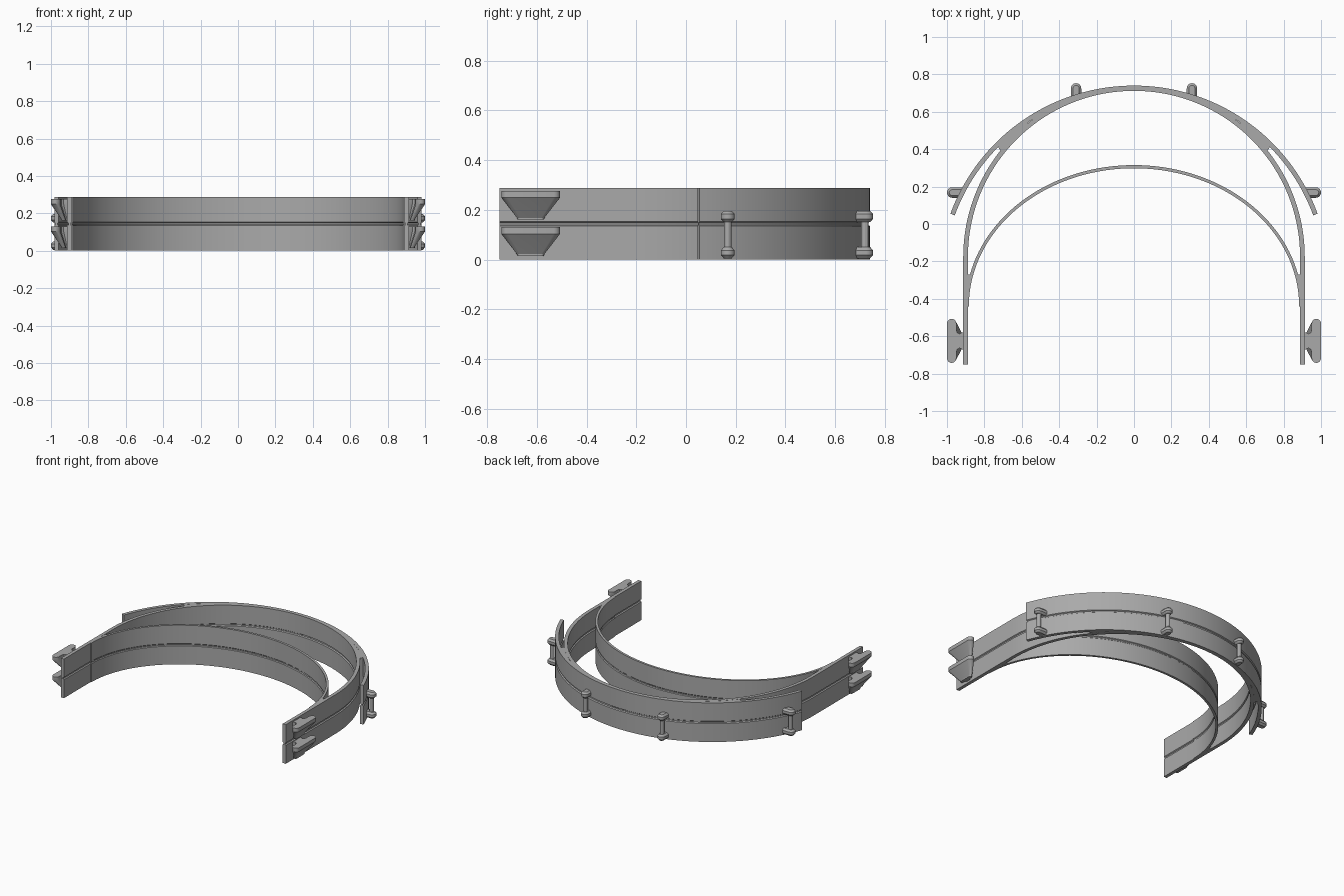
import bpy, bmesh
from math import sin, cos, pi, sqrt, asin
from mathutils import Vector

if "Cube" in bpy.data.objects:
    bpy.data.objects.remove(bpy.data.objects["Cube"])

H = 0.287          # full height of the two stacked layers
MID = H / 2        # seam height
LAYER = 0.146      # spacing between layers

grey = bpy.data.materials.new("plain_grey")
grey.use_nodes = True
colour = (0.4, 0.4, 0.4, 1)
grey.diffuse_color = colour
grey.node_tree.nodes["Principled BSDF"].inputs["Base Color"].default_value = colour


def loft(name, rings, mirror=False):
    """Skin a list of equal-length closed rings and cap both ends."""
    bm = bmesh.new()
    rows = [[bm.verts.new(p) for p in ring] for ring in rings]
    n = len(rows[0])
    for a, b in zip(rows, rows[1:]):
        for i in range(n):
            j = (i + 1) % n
            bm.faces.new((a[i], a[j], b[j], b[i]))
    bm.faces.new(rows[0][::-1])
    bm.faces.new(rows[-1])
    bmesh.ops.recalc_face_normals(bm, faces=bm.faces)
    mesh = bpy.data.meshes.new(name)
    bm.to_mesh(mesh)
    bm.free()
    mesh.materials.append(grey)
    ob = bpy.data.objects.new(name, mesh)
    bpy.context.collection.objects.link(ob)
    if mirror:
        ob.modifiers.new("mirror", "MIRROR")
    bpy.ops.object.select_all(action="DESELECT")
    ob.select_set(True)
    bpy.context.view_layer.objects.active = ob
    bpy.ops.object.shade_smooth_by_angle(angle=0.5)
    return ob


def band(name, path, thick):
    """Sweep a tall strip with a seam groove along an outer-edge path."""
    half = [(0, 0), (0, MID - 0.009), (0.3, MID - 0.004),
            (0.3, MID + 0.004), (0, MID + 0.009), (0, H)]
    section = half + [(1 - o, z) for o, z in reversed(half)]
    rings = []
    for i, p in enumerate(path):
        t = Vector(path[min(i + 1, len(path) - 1)]) - Vector(path[max(i - 1, 0)])
        t.normalize()
        inward = Vector((-t.y, t.x))
        rings.append([(p[0] + inward.x * o * thick, p[1] + inward.y * o * thick, z)
                      for o, z in section])
    return loft(name, rings)


def arc(rx, ry, cy, start, end, n=72):
    return [(rx * cos(start + (end - start) * i / n),
             cy + ry * sin(start + (end - start) * i / n)) for i in range(n + 1)]


def prism(name, outline, z0, z1, mirror=True):
    return loft(name, [[(x, y, z) for x, y in outline] for z in (z0, z1)], mirror)


# Curved bands
R_OUT, C_OUT = 1.046, -0.306
R_MAIN, C_MAIN = 0.913, -0.176
A_FRONT, B_FRONT, C_FRONT = 0.9, 0.755, -0.44
tip = asin((0.055 - C_OUT) / R_OUT)
band("outer_band", arc(R_OUT, R_OUT, C_OUT, tip, pi - tip), 0.025)
band("main_band", [(R_MAIN, -0.75)] + arc(R_MAIN, R_MAIN, C_MAIN, 0, pi)
     + [(-R_MAIN, -0.75)], 0.025)
band("forehead_band", arc(A_FRONT, B_FRONT, C_FRONT, 0, pi), 0.017)

# Fillers where the bands merge
xs = [0.56 + 0.03 * i for i in range(6)]
inner = [(x, C_MAIN + sqrt((R_MAIN - 0.008) ** 2 - x * x)) for x in xs]
outer = [(x + 0.02, C_OUT + sqrt((R_OUT - 0.018) ** 2 - (x + 0.02) ** 2)) for x in xs]
prism("band_joint", inner + outer[::-1], 0.001, H - 0.001)
ys = [-0.27 - 0.03 * i for i in range(6)]
edge = [(A_FRONT * sqrt(1 - ((y - C_FRONT) / B_FRONT) ** 2) - 0.006, y) for y in ys]
prism("arm_joint", edge + [(0.9, ys[-1]), (0.9, ys[0])], 0.001, H - 0.001)

# Hooks on the arms: T-shaped in plan, tapering downward
HOOK_Y = -0.625


def hook_outline():
    end = [(0.975 + 0.025 * cos(a * pi / 8), 0.093 + 0.025 * sin(a * pi / 8))
           for a in range(9)]
    neck = [(0.95, 0.06), (0.945, 0.045), (0.932, 0.038), (0.92, 0.045), (0.9, 0.05)]
    side = end + neck
    return side + [(x, -y) for x, y in reversed(side)]


def hook_ring(z, sx, sy):
    return [(0.9 + (x - 0.9) * sx, HOOK_Y + y * sy, z) for x, y in hook_outline()]


for label, dz in (("lower", 0), ("upper", LAYER)):
    loft(label + "_hook", [hook_ring(0.015 + dz, 0.45, 0.45),
                           hook_ring(0.022 + dz, 0.45, 0.47),
                           hook_ring(0.103 + dz, 1, 1),
                           hook_ring(0.130 + dz, 1, 1)], True)


# Pegs on the outer band: two chamfered knobs joined by a rod
def peg(name, base, d):
    d = Vector(d)
    s = Vector((-d.y, d.x))
    base = Vector(base)

    def ring(z, w, length):
        pts = [(0, -w)] + [(length - w + w * sin(a * pi / 8), -w * cos(a * pi / 8))
                           for a in range(9)] + [(0, w)]
        return [(*(base + d * u + s * v), z) for u, v in pts]

    for label, z in (("lower", 0.005), ("upper", 0.005 + LAYER)):
        loft(f"{name}_{label}_knob",
             [ring(z, 0.016, 0.068), ring(z + 0.013, 0.028, 0.08),
              ring(z + 0.032, 0.028, 0.08), ring(z + 0.045, 0.016, 0.068)], True)
    centre = base + d * 0.047
    prism(name + "_rod", [(centre.x + 0.015 * cos(a * pi / 6),
                           centre.y + 0.015 * sin(a * pi / 6)) for a in range(12)],
          0.03, 0.17)


peg("back_peg", (0.31, 0.673), (0, 1))
peg("side_peg", (0.92, 0.168), (1, 0))
